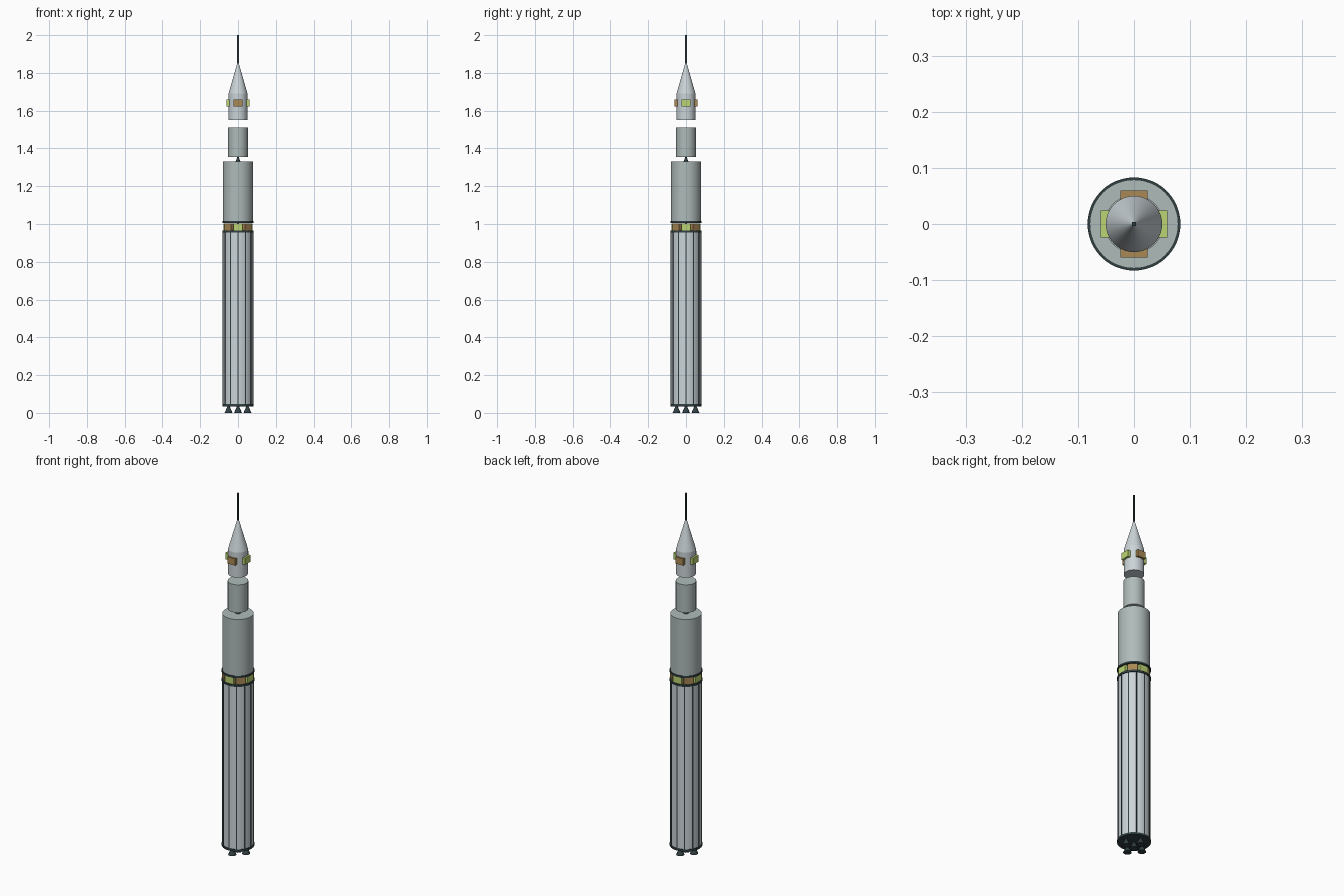
import bpy, math

if "Cube" in bpy.data.objects:
    bpy.data.objects.remove(bpy.data.objects["Cube"])


def material(name, rgb):
    m = bpy.data.materials.new(name)
    m.diffuse_color = (*rgb, 1)
    m.use_nodes = True
    m.node_tree.nodes["Principled BSDF"].inputs["Base Color"].default_value = m.diffuse_color
    return m


PALE = material("pale_grey", (0.60, 0.66, 0.69))
GREY = material("green_grey", (0.43, 0.50, 0.49))
DARK = material("dark_slate", (0.03, 0.05, 0.055))
GREEN = material("lime", (0.50, 0.66, 0.17))
ORANGE = material("ochre", (0.40, 0.25, 0.09))


def finish(name, mat, smooth=True):
    ob = bpy.context.object
    ob.name = name
    ob.data.materials.append(mat)
    if smooth:
        bpy.ops.object.shade_smooth_by_angle(angle=math.radians(35))
    return ob


def tube(name, mat, z0, z1, r0, r1=None, x=0, y=0, sides=48):
    """Closed cylinder or cone between two heights."""
    bpy.ops.mesh.primitive_cone_add(vertices=sides, radius1=r0,
                                    radius2=r0 if r1 is None else r1,
                                    depth=z1 - z0, location=(x, y, (z0 + z1) / 2))
    return finish(name, mat)


def panel(name, mat, angle, r0, r1, width, z0, z1):
    """Box facing outwards at the given angle, from radius r0 to r1."""
    r = (r0 + r1) / 2
    bpy.ops.mesh.primitive_cube_add(
        size=1, location=(r * math.cos(angle), r * math.sin(angle), (z0 + z1) / 2),
        rotation=(0, 0, angle))
    bpy.context.object.scale = (r1 - r0, width, z1 - z0)
    return finish(name, mat, False)


def engine(name, z0, z1, radius, x=0, y=0):
    tube(name, DARK, z0, z1, radius, radius * 0.2, x, y, 24)


# First stage with its dark ribs
tube("first_stage", PALE, 0.04, 0.96, 0.079)
for i in range(12):
    panel(f"rib_{i}", DARK, i * math.pi / 6, 0.075, 0.081, 0.006, 0.045, 0.96)
tube("base_ring", DARK, 0.035, 0.046, 0.083)
tube("lower_joint_ring", DARK, 0.955, 0.966, 0.083)

# Five main engines
engine("main_engine_centre", 0, 0.038, 0.021)
for i in range(4):
    a = i * math.pi / 2
    engine(f"main_engine_{i}", 0, 0.038, 0.021, 0.05 * math.cos(a), 0.05 * math.sin(a))

# Interstage panels, alternating colours
for i in range(8):
    panel(f"interstage_panel_{i}", ORANGE if i % 2 else GREEN,
          i * math.pi / 4, 0.056, 0.077, 0.05, 0.964, 1.003)
engine("second_engine", 0.966, 1.01, 0.02)

# Second stage
tube("upper_joint_ring", DARK, 1.005, 1.015, 0.083)
tube("second_stage", GREY, 1.012, 1.33, 0.079)

# Third stage, separated from its neighbours
engine("third_engine", 1.33, 1.357, 0.013)
tube("third_stage", GREY, 1.355, 1.511, 0.052)

# Capsule with four panels, nose cone and mast
tube("capsule_body", PALE, 1.55, 1.69, 0.05)
tube("nose_cone", PALE, 1.69, 1.852, 0.05, 0.004)
for i in range(4):
    panel(f"capsule_panel_{i}", ORANGE if i % 2 else GREEN,
          i * math.pi / 2, 0.044, 0.06, 0.048, 1.623, 1.66)
panel("mast", DARK, 0, -0.004, 0.004, 0.008, 1.85, 2.0)
